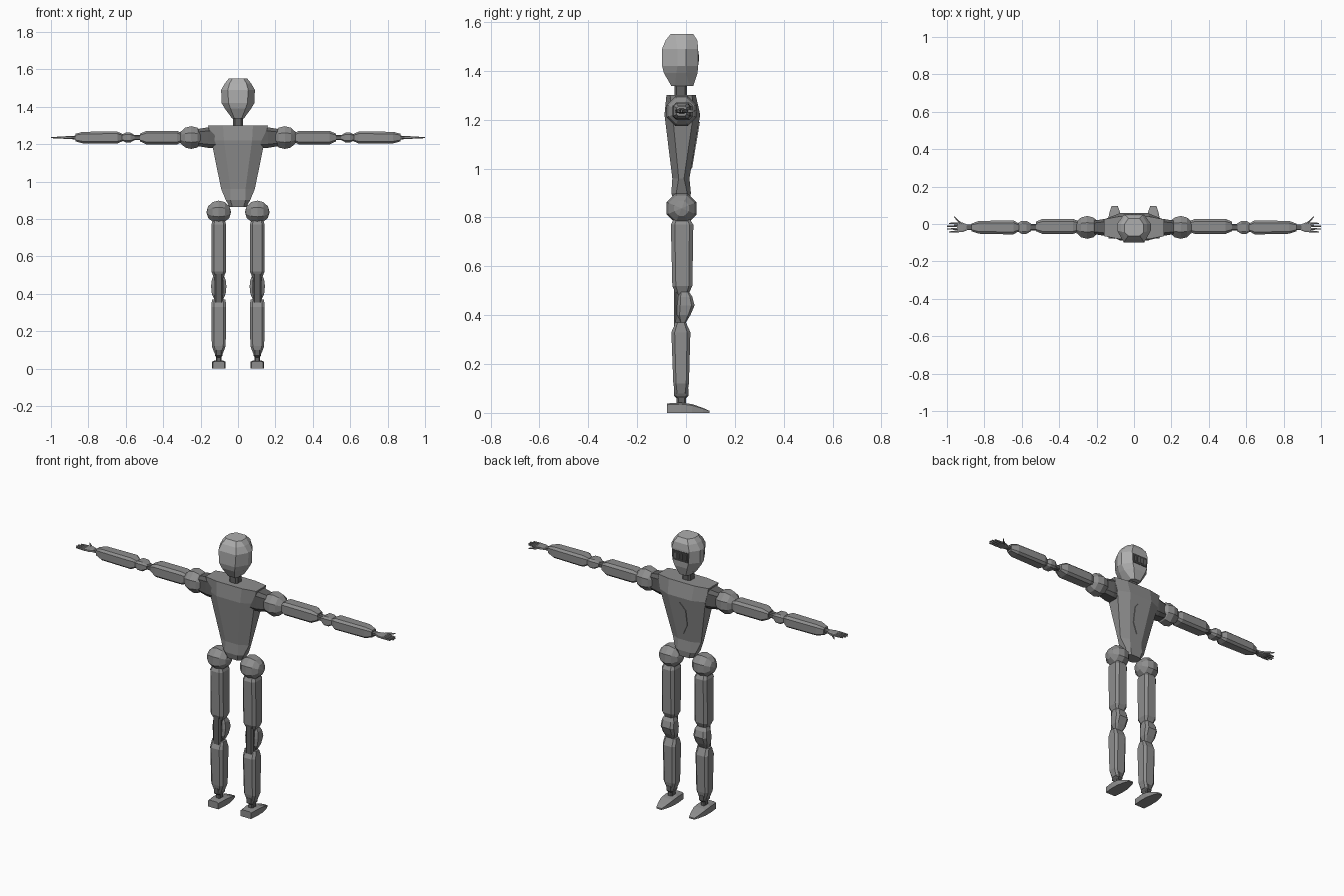
import bpy, bmesh, math
from mathutils import Vector, Matrix


def material(name, v):
    m = bpy.data.materials.new(name)
    m.diffuse_color = (v, v, v, 1)
    return m


BODY = material("body grey", 0.27)
HEAD = material("head light grey", 0.42)
JOINT = material("joint dark grey", 0.12)
VISOR = material("visor dark", 0.05)
CY = -0.018      # depth of the limb centre line
ARM_Z = 1.235


def finish(name, bm, mat):
    bmesh.ops.recalc_face_normals(bm, faces=bm.faces)
    me = bpy.data.meshes.new(name)
    bm.to_mesh(me)
    bm.free()
    me.materials.append(mat)
    ob = bpy.data.objects.new(name, me)
    bpy.context.collection.objects.link(ob)
    return ob


def loft(name, rings, mat):
    """Skin equal-length rings of points and cap the ends."""
    bm = bmesh.new()
    loops = [[bm.verts.new(p) for p in r] for r in rings]
    n = len(loops[0])
    for a, b in zip(loops, loops[1:]):
        for i in range(n):
            bm.faces.new((a[i], a[(i + 1) % n], b[(i + 1) % n], b[i]))
    bm.faces.new(loops[0])
    bm.faces.new(loops[-1])
    return finish(name, bm, mat)


def octagon(a, b, k=0.65):
    return [(a, -b * k), (a, b * k), (a * k, b), (-a * k, b),
            (-a, b * k), (-a, -b * k), (-a * k, -b), (a * k, -b)]


def arm_part(name, s, stations, mat, y=CY):
    # stations: x, half depth, half height
    loft(name, [[(s * x, y + u, ARM_Z + v) for u, v in octagon(hy, hz)]
                for x, hy, hz in stations], mat)


def leg_part(name, s, stations, mat):
    # stations: z, half width, back y, front y
    loft(name, [[(s * 0.103 + u, (y0 + y1) / 2 + v, z)
                 for u, v in octagon(hx, (y1 - y0) / 2)]
                for z, hx, y0, y1 in stations], mat)


def ball(name, x, z, r):
    bm = bmesh.new()
    rot = Matrix.Rotation(math.pi / 2, 4, 'Y') @ Matrix.Rotation(math.pi / 8, 4, 'Z')
    bmesh.ops.create_uvsphere(bm, u_segments=8, v_segments=6, radius=r,
                              matrix=Matrix.Translation((x, CY, z)) @ rot)
    finish(name, bm, BODY)


def box(name, c, size, mat):
    bm = bmesh.new()
    bmesh.ops.create_cube(bm, size=1, matrix=Matrix.Translation(c) @ Matrix.Diagonal((*size, 1)))
    finish(name, bm, mat)


def section(z, w, c, yb, ysb, ysf, yf):
    return [(c, yb, z), (w, ysb, z), (w, ysf, z), (c, yf, z),
            (-c, yf, z), (-w, ysf, z), (-w, ysb, z), (-c, yb, z)]


# Torso, wide at the shoulders and narrow at the waist
loft("torso", [section(*r) for r in (
    (0.865, 0.045, 0.03, -0.05, -0.035, 0.0, 0.015),
    (0.90, 0.065, 0.04, -0.06, -0.04, 0.005, 0.02),
    (0.96, 0.09, 0.04, -0.056, -0.03, -0.008, 0.014),
    (1.22, 0.143, 0.075, -0.088, -0.055, 0.03, 0.058),
    (1.30, 0.16, 0.08, -0.08, -0.065, 0.025, 0.04))], BODY)


# Long six-sided chest plate following the chest slope
def chest(z, off):
    return 0.058 - (1.22 - z) * 0.169 + off


hexa = [(0, 1.19), (0.032, 1.15), (0.032, 1.06), (0, 1.0), (-0.032, 1.06), (-0.032, 1.15)]
loft("chest_plate", [[(x, chest(z, o), z) for x, z in hexa] for o in (-0.003, 0.004)], BODY)

# Head and neck
loft("head", [section(*r) for r in (
    (1.338, 0.032, 0.02, -0.06, -0.045, 0.015, 0.03),
    (1.39, 0.07, 0.04, -0.09, -0.04, 0.0, 0.047),
    (1.42, 0.088, 0.05, -0.098, -0.035, 0.0, 0.05),
    (1.49, 0.09, 0.055, -0.098, -0.035, 0.0, 0.05),
    (1.525, 0.07, 0.045, -0.083, -0.04, 0.0, 0.046),
    (1.55, 0.05, 0.03, -0.063, -0.045, 0.0, 0.03))], HEAD)
loft("neck", [[(u, -0.022 + v, z) for u, v in octagon(0.026, 0.026)]
              for z in (1.29, 1.345)], JOINT)

# Visor with upright bars
box("visor", (0, 0.049, 1.452), (0.1, 0.006, 0.056), VISOR)
for i in range(4):
    box("visor_bar", (-0.033 + i * 0.022, 0.051, 1.452), (0.006, 0.006, 0.03), BODY)

for s in (-1, 1):
    # Shoulder and upper arm
    arm_part("shoulder_bar", s, ((0.1, 0.045, 0.055), (0.16, 0.045, 0.055), (0.22, 0.035, 0.045)), JOINT)
    ball("shoulder", s * 0.25, ARM_Z, 0.066)
    arm_part("upper_arm", s, ((0.30, 0.03, 0.025), (0.325, 0.04, 0.036), (0.49, 0.04, 0.036),
                              (0.525, 0.025, 0.02)), BODY, -0.013)
    arm_part("elbow_rod", s, ((0.51, 0.018, 0.014), (0.64, 0.018, 0.014)), JOINT)
    arm_part("elbow", s, ((0.55, 0.02, 0.012), (0.575, 0.035, 0.026), (0.60, 0.035, 0.026),
                          (0.625, 0.02, 0.014)), BODY)
    # Forearm and hand
    arm_part("forearm", s, ((0.615, 0.02, 0.018), (0.645, 0.038, 0.032), (0.83, 0.034, 0.031),
                            (0.87, 0.02, 0.02)), BODY)
    arm_part("wrist", s, ((0.86, 0.014, 0.011), (0.895, 0.014, 0.008)), JOINT)
    arm_part("palm", s, ((0.885, 0.012, 0.008), (0.915, 0.025, 0.008), (0.945, 0.025, 0.005)), BODY)
    for i in range(4):
        y = -0.039 + i * 0.014
        tip = 0.99 if i in (0, 3) else 1.0
        loft("finger", [[(s * x, yy + u, ARM_Z + v) for u, v in octagon(h, h)]
                        for x, yy, h in ((0.935, y, 0.006), (tip, y * 1.1, 0.003))], BODY)
    loft("thumb", [[(s * x, yy + u, ARM_Z + v) for u, v in octagon(h, h)]
                   for x, yy, h in ((0.91, -0.01, 0.007), (0.94, 0.016, 0.006),
                                    (0.963, 0.04, 0.003))], BODY)

    # Hip and thigh
    ball("hip", s * 0.103, 0.837, 0.066)
    leg_part("thigh", s, ((0.485, 0.025, -0.04, 0.01), (0.52, 0.04, -0.056, 0.026),
                          (0.77, 0.04, -0.062, 0.03), (0.795, 0.03, -0.05, 0.015)), BODY)
    # Knee
    leg_part("knee_rod", s, ((0.35, 0.024, -0.05, -0.005), (0.51, 0.024, -0.05, 0.0)), JOINT)
    leg_part("knee_cap", s, ((0.37, 0.024, -0.025, 0.0), (0.40, 0.037, -0.036, 0.018),
                             (0.44, 0.041, -0.036, 0.035), (0.475, 0.037, -0.032, 0.026),
                             (0.505, 0.024, -0.025, 0.006)), BODY)
    # Shin and ankle
    leg_part("shin", s, ((0.08, 0.022, -0.045, 0.005), (0.12, 0.037, -0.052, 0.012),
                         (0.33, 0.04, -0.06, 0.018), (0.37, 0.036, -0.042, 0.0)), BODY)
    leg_part("ankle", s, ((0.03, 0.014, -0.038, 0.0), (0.06, 0.014, -0.038, 0.0),
                          (0.07, 0.02, -0.05, 0.01), (0.10, 0.02, -0.05, 0.01)), JOINT)
    # Foot wedge pointing to +y
    loft("foot", [[(s * 0.103 + u * hx, y, z) for u, z in
                   ((-1, 0), (1, 0), (1, h * 0.85), (0.7, h), (-0.7, h), (-1, h * 0.85))]
                  for y, hx, h in ((-0.077, 0.032, 0.039), (-0.02, 0.037, 0.042),
                                   (0.025, 0.036, 0.036), (0.07, 0.026, 0.02),
                                   (0.097, 0.016, 0.008))], BODY)
